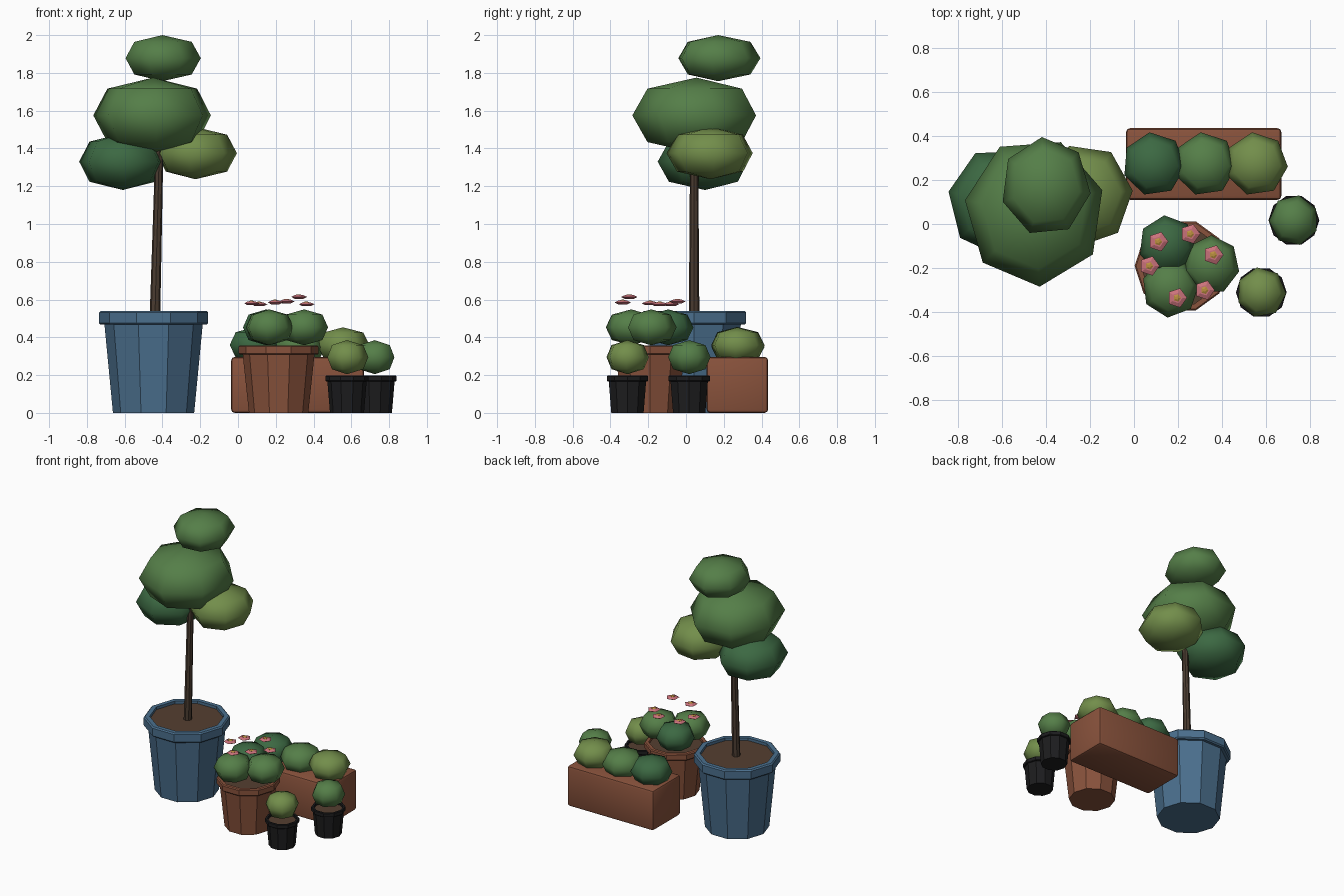
import bpy, bmesh
from math import pi, sin, cos, radians
from mathutils import Matrix, Vector

if "Cube" in bpy.data.objects:
    bpy.data.objects.remove(bpy.data.objects["Cube"])


def mat(name, r, g, b):
    m = bpy.data.materials.new(name)
    m.diffuse_color = (r, g, b, 1)
    m.use_nodes = True
    m.node_tree.nodes["Principled BSDF"].inputs["Base Color"].default_value = m.diffuse_color
    return m


BLUE = mat("blue_glaze", .07, .16, .27)
CLAY = mat("terracotta", .25, .085, .045)
BLACK = mat("black_plastic", .012, .012, .013)
SOIL = mat("soil", .09, .05, .03)
BARK = mat("bark", .07, .045, .03)
DARK = mat("dark_leaf", .045, .14, .055)
MID = mat("mid_leaf", .09, .21, .065)
LIGHT = mat("light_leaf", .17, .27, .07)
PINK = mat("pink_petal", .6, .17, .2)
GOLD = mat("flower_gold", .5, .28, .05)


def finish(name, bm, material, smooth=None):
    me = bpy.data.meshes.new(name)
    bmesh.ops.recalc_face_normals(bm, faces=bm.faces[:])
    bm.to_mesh(me)
    bm.free()
    me.materials.append(material)
    ob = bpy.data.objects.new(name, me)
    bpy.context.collection.objects.link(ob)
    if smooth is not None:
        bpy.context.view_layer.objects.active = ob
        bpy.ops.object.select_all(action='DESELECT')
        ob.select_set(True)
        bpy.ops.object.shade_smooth_by_angle(angle=radians(smooth))
    return ob


def lathe(name, x, y, profile, sides, material):
    """Revolve (radius, z) points around a vertical axis, capping both ends."""
    bm = bmesh.new()
    rings = [[bm.verts.new((x + r * cos(2 * pi * i / sides),
                            y + r * sin(2 * pi * i / sides), z))
              for i in range(sides)] for r, z in profile]
    for a, b in zip(rings, rings[1:]):
        for i in range(sides):
            j = (i + 1) % sides
            bm.faces.new((a[i], a[j], b[j], b[i]))
    bm.faces.new(rings[0])
    bm.faces.new(rings[-1])
    return finish(name, bm, material)


def pot(name, x, y, base, top, rim, z_lip, height, sides, material):
    t = (rim - top) * .3
    inner = rim * .86
    soil_z = height - .02
    lathe(name, x, y, [(base, 0), (top, z_lip), (rim - t, z_lip), (rim, z_lip + t),
                       (rim, height - t), (rim - t, height), (inner, height),
                       (inner, soil_z - .02)], sides, material)
    lathe(name + "_soil", x, y, [(inner, soil_z - .015), (inner, soil_z)], sides, SOIL)


def leaf_ball(name, loc, size, material, turn=0):
    bm = bmesh.new()
    m = (Matrix.Translation(loc) @ Matrix.Diagonal((*size, 1))
         @ Matrix.Rotation(radians(turn), 4, 'Z'))
    bmesh.ops.create_uvsphere(bm, u_segments=7, v_segments=4, radius=1, matrix=m)
    # slightly fuller shoulders than a true sphere
    for v in bm.verts:
        d = v.co - Vector(loc)
        if .2 < abs(d.z) / size[2] < .9:
            v.co.x += d.x * .08
            v.co.y += d.y * .08
    return finish(name, bm, material, 60)


# Tall tree in blue pot
pot("tree_pot", -.447, .043, .215, .26, .289, .467, .54, 10, BLUE)
bm = bmesh.new()
rings = []
for cx, r, z in ((-.44, .028, .5), (-.415, .021, 1.45)):
    rings.append([bm.verts.new((cx + r * cos(i * pi / 4), .043 + r * sin(i * pi / 4), z))
                  for i in range(8)])
for i in range(8):
    j = (i + 1) % 8
    bm.faces.new((rings[0][i], rings[0][j], rings[1][j], rings[1][i]))
for ring in rings:
    bm.faces.new(ring)
finish("tree_trunk", bm, BARK)
leaf_ball("crown_middle", (-.45, .055, 1.575), (.32, .34, .2), MID, 184)
leaf_ball("crown_top", (-.4, .17, 1.878), (.205, .225, .122), MID, 5)
leaf_ball("crown_left", (-.61, .1, 1.33), (.235, .25, .15), DARK, 182)
leaf_ball("crown_right", (-.225, .13, 1.375), (.22, .235, .138), LIGHT, 18)

# Long planter box with three bushes
bm = bmesh.new()
bmesh.ops.create_cube(bm, size=1, matrix=Matrix.Translation((.316, .272, .148))
                      @ Matrix.Diagonal((.704, .325, .296, 1)))
bmesh.ops.bevel(bm, geom=bm.edges[:], offset=.018, segments=2, profile=.5, affect='EDGES')
finish("planter_box", bm, CLAY, 30)
for i, (x, z, m) in enumerate(((.09, .36, DARK), (.322, .35, MID), (.555, .358, LIGHT))):
    leaf_ball(f"planter_bush_{i + 1}", (x, .272, z), (.143, .145, .095), m, 8)

# Flowering plant in terracotta pot
pot("flower_pot", .215, -.19, .157, .19, .212, .308, .357, 10, CLAY)
for i, (x, y, m, t) in enumerate(((.15, -.095, DARK, 160), (.35, -.185, MID, 0),
                                  (.165, -.29, MID, 20))):
    leaf_ball(f"flower_bush_{i + 1}", (x, y, .453), (.13, .135, .095), m, t)
for i, (x, y, z) in enumerate(((.11, -.08, .575), (.255, -.045, .59), (.36, -.14, .575),
                               (.07, -.19, .58), (.195, -.335, .585), (.32, -.3, .614))):
    lathe(f"flower_{i + 1}", x, y, [(.025, z - .01), (.046, z), (.025, z + .009)], 5, PINK)
    lathe(f"flower_centre_{i + 1}", x, y, [(.018, z), (.018, z + .01), (.008, z + .014)], 5, GOLD)

# Two small black pots
for i, (x, y, m) in enumerate(((.577, -.31, LIGHT), (.725, .017, MID))):
    pot(f"small_pot_{i + 1}", x, y, .09, .104, .115, .167, .197, 10, BLACK)
    leaf_ball(f"small_plant_{i + 1}", (x, y, .295), (.113, .115, .09), m, 10 + 30 * i)
